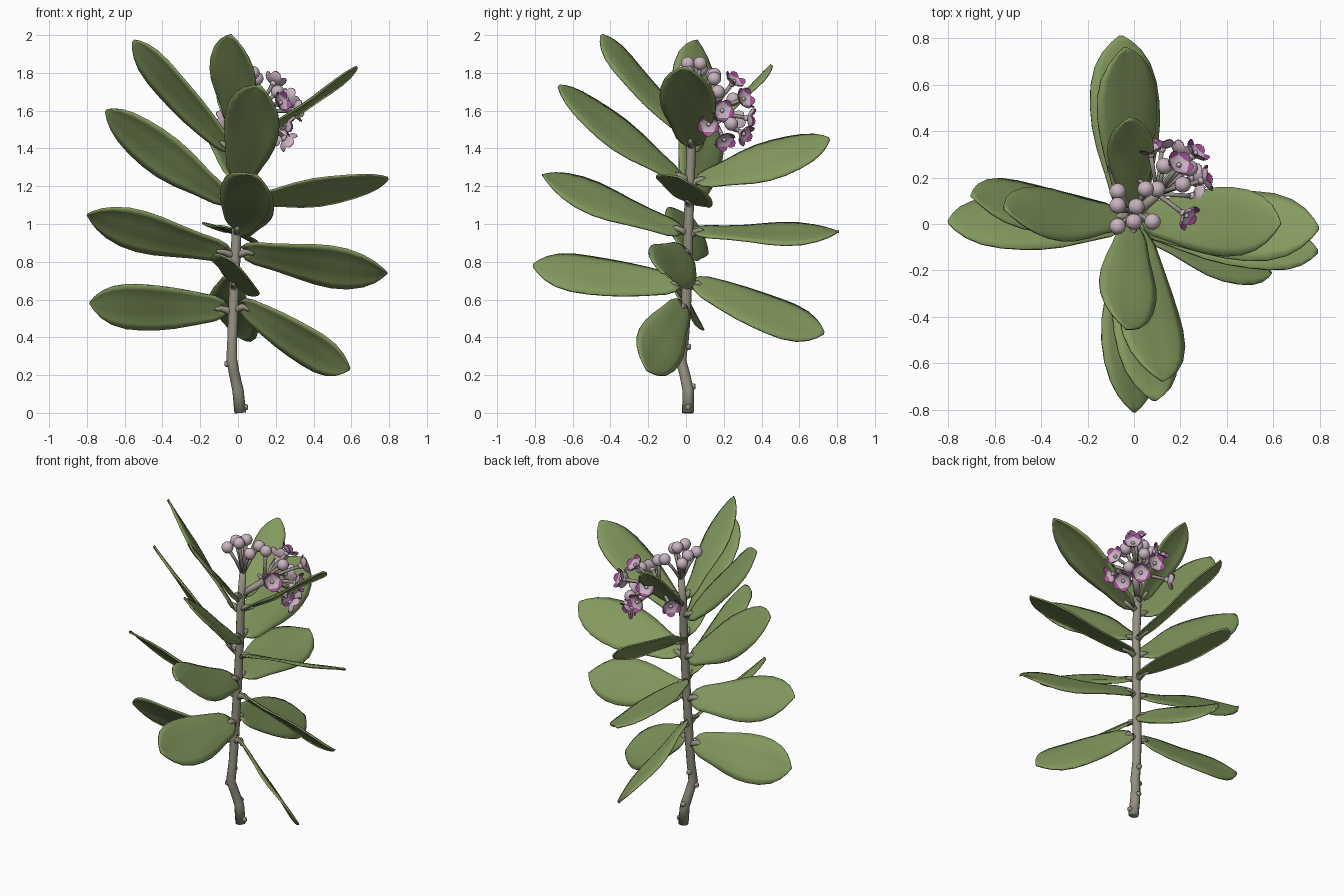
import bpy, bmesh, math
from mathutils import Vector

if "Cube" in bpy.data.objects:
    bpy.data.objects.remove(bpy.data.objects["Cube"])

Z = Vector((0, 0, 1))


def material(name, rgb):
    m = bpy.data.materials.new(name)
    m.diffuse_color = (*rgb, 1)
    m.use_nodes = True
    m.node_tree.nodes["Principled BSDF"].inputs["Base Color"].default_value = m.diffuse_color
    return m


LEAF = material("leaf_green", (0.235, 0.325, 0.115))
STEM = material("stem_grey_brown", (0.30, 0.28, 0.22))
STALK = material("stalk_grey_green", (0.33, 0.30, 0.26))
LILAC = material("pale_lilac", (0.58, 0.46, 0.53))
MAGENTA = material("petal_magenta", (0.36, 0.08, 0.30))


def make(name, verts, faces, mats, indices=None, fix=True):
    me = bpy.data.meshes.new(name)
    me.from_pydata([tuple(v) for v in verts], [], faces)
    for m in mats:
        me.materials.append(m)
    if indices:
        me.polygons.foreach_set("material_index", indices)
    if fix:
        bm = bmesh.new()
        bm.from_mesh(me)
        bmesh.ops.recalc_face_normals(bm, faces=bm.faces)
        bm.to_mesh(me)
        bm.free()
    me.shade_smooth()
    ob = bpy.data.objects.new(name, me)
    bpy.context.collection.objects.link(ob)
    return ob


def tubes(name, paths, mat, sides=8):
    """Each path is a list of (point, radius)."""
    verts, faces = [], []
    for path in paths:
        start = len(verts)
        pts = [Vector(p) for p, r in path]
        d = (pts[-1] - pts[0]).normalized()
        ref = Vector((1, 0, 0)) if abs(d.x) < 0.7 else Vector((0, 1, 0))
        for i, (p, r) in enumerate(path):
            t = (pts[min(i + 1, len(pts) - 1)] - pts[max(i - 1, 0)]).normalized()
            a = t.cross(ref).normalized()
            b = t.cross(a)
            for k in range(sides):
                w = math.tau * k / sides
                verts.append(pts[i] + a * r * math.cos(w) + b * r * math.sin(w))
        for i in range(len(path) - 1):
            for k in range(sides):
                p, q = start + i * sides + k, start + i * sides + (k + 1) % sides
                faces.append((p, q, q + sides, p + sides))
        faces.append(tuple(range(start, start + sides)))
        faces.append(tuple(range(len(verts) - sides, len(verts))))
    return make(name, verts, faces, [mat])


# Main stem with old leaf scars
STEM_PATH = [((0.012, 0.01, 0), .031), ((0.0, 0.012, .12), .030), ((-.02, -.008, .21), .028),
             ((-.033, -.028, .28), .029), ((-.03, -.01, .4), .026), ((-.025, 0, .55), .027),
             ((-.01, .01, .9), .026), ((0, .02, 1.2), .025), ((0, .03, 1.45), .025),
             ((0, .05, 1.64), .02)]
tubes("stem", [STEM_PATH], STEM, 12)


def stem_at(z):
    for (p, _), (q, _) in zip(STEM_PATH, STEM_PATH[1:]):
        if z <= q[2]:
            return Vector(p).lerp(Vector(q), (z - p[2]) / (q[2] - p[2]))
    return Vector(q)


scars = []
for z, d in [(.03, (1, 0)), (.14, (0, 1)), (.26, (-1, 0)), (.35, (0, 1))]:
    c, d = stem_at(z), Vector((*d, 0))
    scars.append([(c, .018), (c + d * .035, .016), (c + d * .043, .012)])
tubes("leaf_scars", scars, STEM)

# Leaves: node height, tip, sideways roll in degrees, width
LEAVES = {
    "left": [(.54, (-.785, .02, .58), 55, .30), (.84, (-.80, .01, 1.05), 42, .31),
             (1.12, (-.70, .12, 1.60), 50, .31), (1.40, (-.555, .06, 1.97), 39, .28)],
    "right": [(.55, (.59, -.21, .23), 53, .29), (.84, (.79, -.12, .74), 44, .31),
              (1.11, (.795, -.02, 1.24), 25, .33), (1.42, (.63, .0, 1.83), 7, .30)],
    "front": [(.67, (.0, -.81, .78), 40, .32), (.96, (.09, -.76, 1.26), 33, .32),
              (1.24, (.12, -.675, 1.73), 36, .32), (1.5, (-.035, -.45, 2.0), 25, .27)],
    "back": [(.67, (-.02, .73, .42), 39, .32), (.95, (-.055, .81, .96), 20, .32),
             (1.22, (-.04, .76, 1.45), 37, .32), (1.48, (-.02, .455, 1.84), 5, .20)],
}
OUTLINE = [(0, .12), (.03, .36), (.08, .52), (.2, .68), (.35, .86), (.48, .97), (.6, 1), (.72, .95),
           (.83, .79), (.91, .55), (.965, .28), (1, .04)]
ACROSS = (-1, -.75, -.5, -.25, 0, .25, .5, .75, 1)
petioles = []
for side, rows in LEAVES.items():
    ref = Vector((0, -1, 0)) if side in ("left", "right") else Vector((-1, 0, 0))
    for n, (z, tip, roll, width) in enumerate(rows):
        root, tip, r = stem_at(z), Vector(tip), math.radians(roll)
        flat = Vector((tip.x - root.x, tip.y - root.y, 0)).normalized()
        base = root + flat * .062 + Z * .015
        axis = (tip - base).normalized()
        s = Z.cross(axis).normalized()
        if s.dot(ref) < 0:
            s = -s
        u = (Z - axis * Z.dot(axis)).normalized()
        across, normal = s * math.cos(r) + u * math.sin(r), u * math.cos(r) - s * math.sin(r)
        verts, faces, m = [], [], len(ACROSS)
        for t, w in OUTLINE:
            for a in ACROSS:
                half = a * w * width / 2
                # slight crease at the midrib, drooping edges, gentle waves
                lift = .10 * abs(half) - .025 * w * a * a + .006 * a * math.sin(9 * t + n * 2)
                # the blade's lower corners reach back beside the petiole
                back = .035 * a * a * max(0, 1 - t / .2)
                verts.append(base.lerp(tip, t) + across * half + normal * lift - axis * back
                             - Z * .007 * math.sin(math.pi * t))
        for i in range(len(OUTLINE) - 1):
            for k in range(m - 1):
                p = i * m + k
                faces.append((p, p + 1, p + m + 1, p + m))
        ob = make(f"{side}_leaf_{n + 1}", verts, faces, [LEAF])
        mod = ob.modifiers.new("thickness", "SOLIDIFY")
        mod.thickness, mod.offset = .010, 0
        petioles.append([(root - Z * .01, .021), (base, .018), (base.lerp(tip, .05) - normal * .012, .008)])
tubes("petioles", petioles, STEM)

# Flower clusters
HUB = Vector((.1, .13, 1.58))
TOP = Vector((0, .05, 1.63))
FLOWERS = [(.22, .04, 1.64), (.19, .25, 1.75), (.26, .30, 1.66), (.12, .33, 1.56), (.25, .20, 1.45),
           (.20, .30, 1.48), (.30, .19, 1.60), (.07, .31, 1.66), (-.06, .25, 1.55), (.26, .12, 1.53)]
SIDE_BUDS = [(.21, .17, 1.70), (.13, .25, 1.66), (.24, .24, 1.53), (.10, .15, 1.77)]
TOP_BUDS = [(-.07, .14, 1.79), (-.07, .08, 1.82), (-.07, -.01, 1.81), (0, .01, 1.85),
            (.08, .01, 1.80), (.05, .15, 1.79), (.01, .075, 1.85)]

stalks = [[(stem_at(1.5), .02), (HUB, .022)]]
for hub, group in ((HUB, FLOWERS + SIDE_BUDS), (TOP, TOP_BUDS)):
    for p in group:
        p = Vector(p)
        stalks.append([(hub, .012), (hub.lerp(p, .5) + Z * .008, .010), (p, .012)])
tubes("flower_stalks", stalks, STALK, 6)


def balls(name, items, mat):
    bm = bmesh.new()
    for c, r in items:
        new = bmesh.ops.create_uvsphere(bm, u_segments=14, v_segments=9, radius=r)["verts"]
        bmesh.ops.translate(bm, verts=new, vec=c)
    me = bpy.data.meshes.new(name)
    bm.to_mesh(me)
    bm.free()
    me.materials.append(mat)
    me.shade_smooth()
    bpy.context.collection.objects.link(bpy.data.objects.new(name, me))


balls("flower_buds", [(Vector(p), .036) for p in SIDE_BUDS + TOP_BUDS], LILAC)

# Open flowers: five broad cupped petals, lilac outside, magenta on the inner tips
PETAL = [(.004, .006, -.006), (.026, .023, -.002), (.040, .029, .006), (.053, .021, .017),
         (.060, .004, .024)]
verts, faces, mats, hearts = [], [], [], []
for p in FLOWERS:
    p = Vector(p)
    d = (p - HUB).normalized()
    e1 = d.cross(Z).normalized()
    e2 = d.cross(e1)
    hearts += [(p + d * .008, .011), (p - d * .010, .017)]
    for k in range(5):
        w = math.tau * k / 5 + .3
        out = e1 * math.cos(w) + e2 * math.sin(w)
        side = d.cross(out)
        for layer in (1, 0):
            start = len(verts)
            for rad, half, h in PETAL:
                for a in (-1, 0, 1):
                    verts.append(p + out * rad + side * half * a
                                 + d * (h + .006 * layer + .005 * abs(a)))
            for i in range(len(PETAL) - 1):
                for j in (0, 1):
                    q = start + i * 3 + j
                    f = (q, q + 3, q + 4, q + 1)
                    faces.append(f if layer else f[::-1])
                    mats.append(1 if layer and i >= 2 else 0)
make("flower_petals", verts, faces, [LILAC, MAGENTA], mats, fix=False)
balls("flower_hearts", hearts, LILAC)
